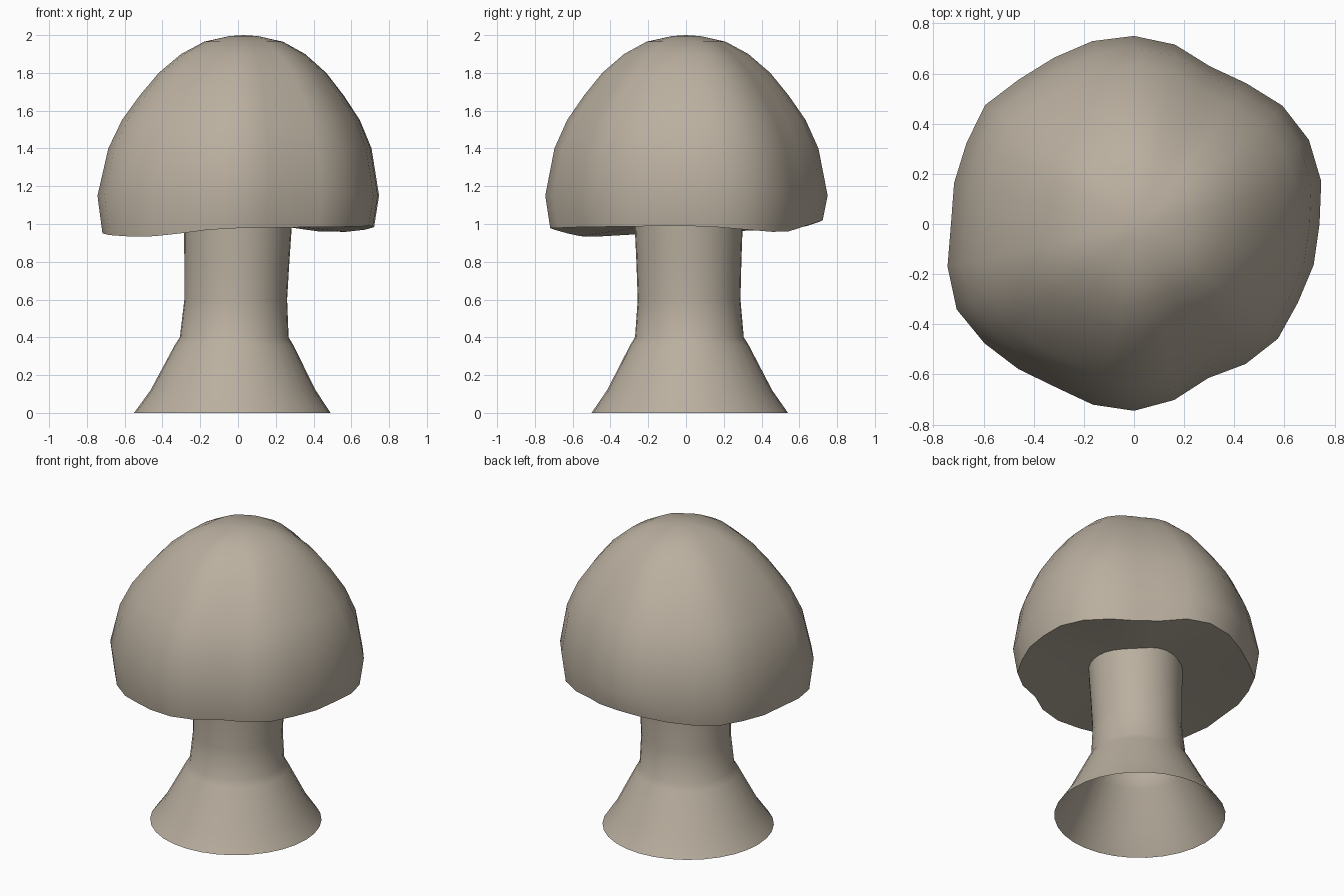
import bpy, bmesh, math

old = bpy.data.objects.get("Cube")
if old:
    bpy.data.objects.remove(old, do_unlink=True)

mat = bpy.data.materials.new("warm stone grey")
mat.use_nodes = True
colour = (0.49, 0.43, 0.35, 1)
mat.diffuse_color = colour
mat.node_tree.nodes["Principled BSDF"].inputs["Base Color"].default_value = colour


def make_object(name, bm, angle):
    bmesh.ops.recalc_face_normals(bm, faces=bm.faces)
    mesh = bpy.data.meshes.new(name)
    bm.to_mesh(mesh)
    bm.free()
    mesh.materials.append(mat)
    obj = bpy.data.objects.new(name, mesh)
    bpy.context.collection.objects.link(obj)
    bpy.ops.object.select_all(action='DESELECT')
    bpy.context.view_layer.objects.active = obj
    obj.select_set(True)
    bpy.ops.object.shade_smooth_by_angle(angle=math.radians(angle))


def bridge(bm, lower, upper):
    n = len(lower)
    for i in range(n):
        j = (i + 1) % n
        bm.faces.new((lower[i], lower[j], upper[j], upper[i]))


def fan(bm, ring, tip):
    for i in range(len(ring)):
        bm.faces.new((ring[i], ring[(i + 1) % len(ring)], tip))


def rim_height(a):
    # Wavy lower edge, eased between eight heights counter-clockwise from +x
    h = [0.99, 0.957, 1.02, 0.97, 0.955, 0.933, 0.978, 0.985]
    t = a / (math.pi / 4)
    i = int(t)
    s = (1 - math.cos((t - i) * math.pi)) / 2
    return h[i % 8] * (1 - s) + h[(i + 1) % 8] * s


# Cap: lobed dome, radii clockwise from the back
radii = [0.75, 0.734, 0.698, 0.718, 0.757, 0.774, 0.766, 0.74, 0.735, 0.725,
         0.734, 0.714, 0.682, 0.72, 0.745, 0.739, 0.722, 0.74, 0.763, 0.785,
         0.763, 0.73, 0.736, 0.742, 0.76, 0.737, 0.736, 0.748]
dome = [(1.15, 1), (1.4, 0.935), (1.55, 0.845), (1.68, 0.725), (1.8, 0.595),
        (1.9, 0.44), (1.965, 0.28), (1.995, 0.1)]
count = len(radii)
angles = [(math.pi / 2 - i * math.tau / count) % math.tau for i in range(count)]
bm = bmesh.new()
rim = [bm.verts.new((0.965 * r * math.cos(a), 0.965 * r * math.sin(a), rim_height(a)))
       for r, a in zip(radii, angles)]
ring = rim
for z, k in dome:
    shift = 0.03 * (z - 1.15) / 0.85
    upper = [bm.verts.new((k * r * math.cos(a) + shift, k * r * math.sin(a), z))
             for r, a in zip(radii, angles)]
    bridge(bm, ring, upper)
    ring = upper
fan(bm, ring, bm.verts.new((0.03, 0, 2)))
fan(bm, rim, bm.verts.new((0, 0, 1.02)))
make_object("mushroom_cap", bm, 50)

# Stem: open tube flaring at the foot, leaning slightly
stem = [(0, 0.52, -0.03), (0.12, 0.437, -0.026), (0.36, 0.313, -0.021),
        (0.4, 0.288, -0.02), (0.6, 0.272, -0.012), (0.8, 0.278, -0.006),
        (1.02, 0.287, 0)]
bm = bmesh.new()
ring = None
for z, r, cx in stem:
    upper = [bm.verts.new((cx + r * math.cos(i * math.tau / 32),
                           0.014 - cx * 0.2 + r * math.sin(i * math.tau / 32), z))
             for i in range(32)]
    if ring:
        bridge(bm, ring, upper)
    ring = upper
make_object("mushroom_stem", bm, 40)
